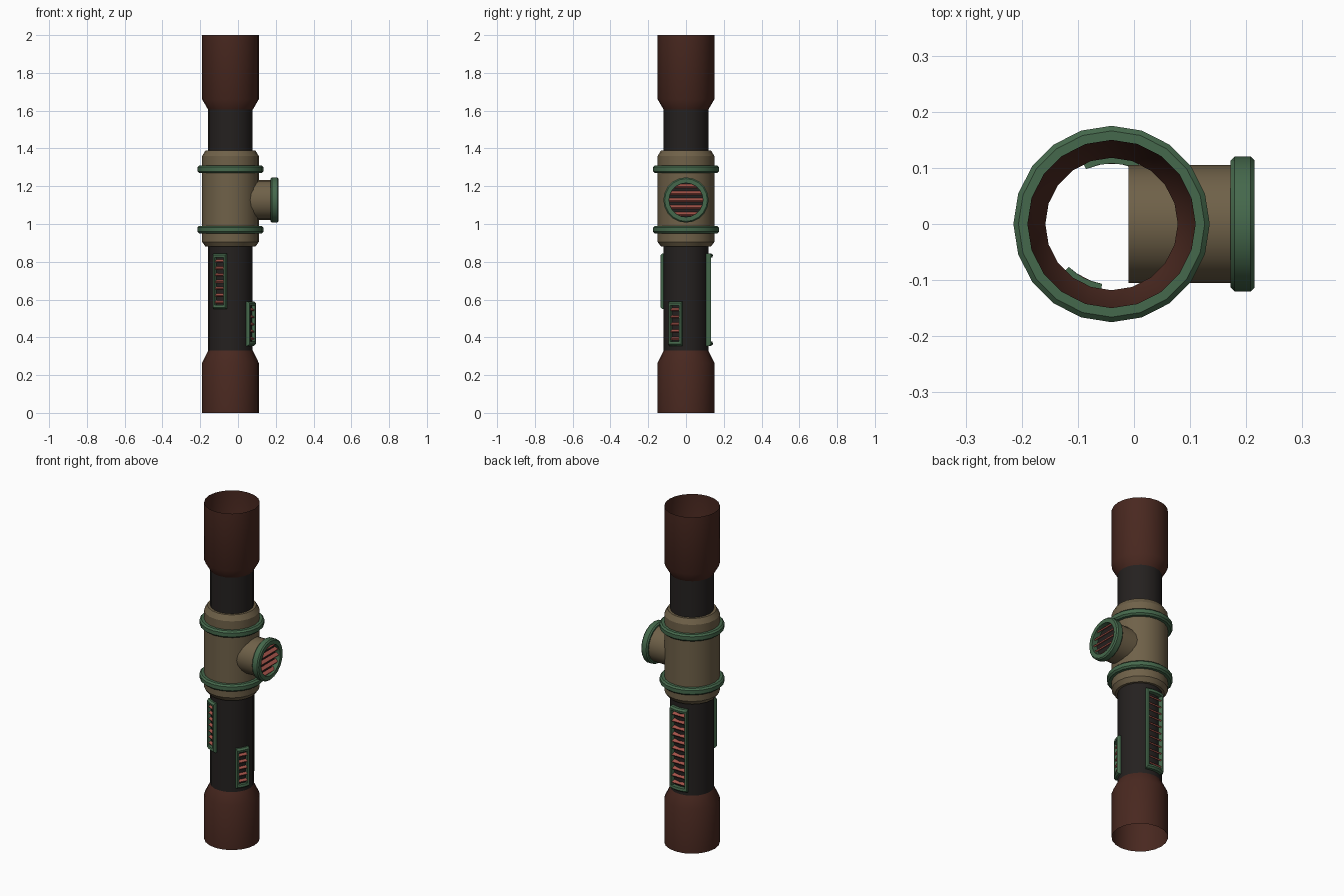
import bpy, bmesh, math
from mathutils import Matrix

if "Cube" in bpy.data.objects:
    bpy.data.objects.remove(bpy.data.objects["Cube"])

AXIS = -0.04          # x of the main pipe axis
SEG = 20
MAIN = Matrix.Translation((AXIS, 0, 0))
BRANCH_Z = 1.127
BRANCH = Matrix.Translation((0, 0, BRANCH_Z)) @ Matrix.Rotation(math.pi / 2, 4, 'Y')


def material(name, rgb):
    m = bpy.data.materials.new(name)
    m.diffuse_color = (*rgb, 1)
    m.use_nodes = True
    m.node_tree.nodes["Principled BSDF"].inputs["Base Color"].default_value = m.diffuse_color
    return m


RUST = material("rust_brown", (0.066, 0.021, 0.014))
BLACK = material("black", (0.018, 0.015, 0.014))
TAN = material("tan", (0.16, 0.12, 0.066))
GREEN = material("green", (0.06, 0.14, 0.072))
RED = material("red", (0.36, 0.085, 0.065))


def finish(name, bm, mat, recalc=True):
    if recalc:
        bmesh.ops.recalc_face_normals(bm, faces=bm.faces)
    me = bpy.data.meshes.new(name)
    bm.to_mesh(me)
    bm.free()
    ob = bpy.data.objects.new(name, me)
    bpy.context.collection.objects.link(ob)
    me.materials.append(mat)
    bpy.ops.object.select_all(action='DESELECT')
    ob.select_set(True)
    bpy.context.view_layer.objects.active = ob
    bpy.ops.object.shade_smooth_by_angle(angle=math.radians(30))
    return ob


def bridge(bm, loops, wrap):
    """Quads between successive closed loops of vertices."""
    pairs = list(zip(loops, loops[1:])) + ([(loops[-1], loops[0])] if wrap else [])
    for a, b in pairs:
        n = len(a)
        for i in range(n):
            j = (i + 1) % n
            bm.faces.new((a[i], a[j], b[j], b[i]))


def lathe(name, profile, mat, matrix=MAIN, closed=False):
    bm = bmesh.new()
    loops = []
    for r, z in profile:
        loops.append([bm.verts.new((r * math.cos(2 * math.pi * i / SEG),
                                    r * math.sin(2 * math.pi * i / SEG), z))
                      for i in range(SEG)])
    bridge(bm, loops, closed)
    bm.transform(matrix)
    return finish(name, bm, mat, recalc=closed)


def band(name, r_in, r_out, z0, z1, matrix=MAIN, c=0.009):
    """Chamfered ring."""
    lathe(name, [(r_in, z0), (r_out - c, z0), (r_out, z0 + c), (r_out, z1 - c),
                 (r_out - c, z1), (r_in, z1)], GREEN, matrix, True)


def slats(name, items):
    """Tilted louvre boxes; items are (matrix, width)."""
    bm = bmesh.new()
    for m, w in items:
        bmesh.ops.create_cube(bm, size=1, matrix=m @ Matrix.Rotation(math.radians(35), 4, 'Y')
                              @ Matrix.Diagonal((0.022, w, 0.008, 1)))
    finish(name, bm, RED)


def vent(name, deg, half, z0, z1, r_top, count):
    """Frame curved around the pipe, filled with louvres."""
    bm = bmesh.new()
    bar_a, bar_z, n = 6.5, 0.022, 4
    loops = []
    for t, r in [(0, 0.108), (0, r_top - 0.01), (0.4, r_top), (1, r_top - 0.003), (1, 0.108)]:
        h = half - t * bar_a
        angs = [-h + 2 * h * i / n for i in range(n + 1)]
        path = [(a, z0 + t * bar_z) for a in angs] + [(a, z1 - t * bar_z) for a in reversed(angs)]
        loops.append([bm.verts.new((r * math.cos(math.radians(deg + a)),
                                    r * math.sin(math.radians(deg + a)), z)) for a, z in path])
    bridge(bm, loops, True)
    bm.transform(MAIN)
    finish(name + "_frame", bm, GREEN)

    width = 2 * 0.122 * math.sin(math.radians(half - bar_a + 3))
    step = (z1 - z0 - 2 * bar_z) / count
    turn = MAIN @ Matrix.Rotation(math.radians(deg), 4, 'Z')
    slats(name + "_slats", [(turn @ Matrix.Translation((0.118, 0, z0 + bar_z + step * (i + 0.5))), width)
                            for i in range(count)])


# Main pipe and its flared ends
lathe("main_pipe", [(0.118, 0.33), (0.118, 1.61)], BLACK)
lathe("lower_pipe_end", [(0.15, 0), (0.15, 0.265), (0.118, 0.33)], RUST)
lathe("upper_pipe_end", [(0.118, 1.605), (0.15, 1.66), (0.15, 2)], RUST)

# Junction collar with two bands
lathe("junction_collar", [(0.118, 0.88), (0.132, 0.88), (0.15, 0.905), (0.15, 1.36),
                          (0.132, 1.39), (0.118, 1.39)], TAN)
band("lower_band", 0.145, 0.175, 0.95, 0.99)
band("upper_band", 0.145, 0.175, 1.27, 1.31)

# Side branch with flange and grille
lathe("branch_pipe", [(0.105, -0.01), (0.105, 0.19)], TAN, BRANCH)
band("branch_flange", 0.09, 0.12, 0.172, 0.215, BRANCH, 0.007)
lathe("branch_backing", [(0.104, 0.18), (0.001, 0.18)], BLACK, BRANCH)
grille = []
for i in range(-2, 3):
    z = i * 0.037
    grille.append((Matrix.Translation((0.195, 0, BRANCH_Z + z)), 2 * math.sqrt(0.096 ** 2 - z * z)))
slats("branch_grille", grille)

# Louvred vents on the lower pipe
vent("front_vent", 243, 18, 0.55, 0.845, 0.137, 7)
vent("right_vent", -27, 18, 0.355, 0.59, 0.137, 5)
vent("back_vent", 90, 25, 0.355, 0.845, 0.143, 11)
